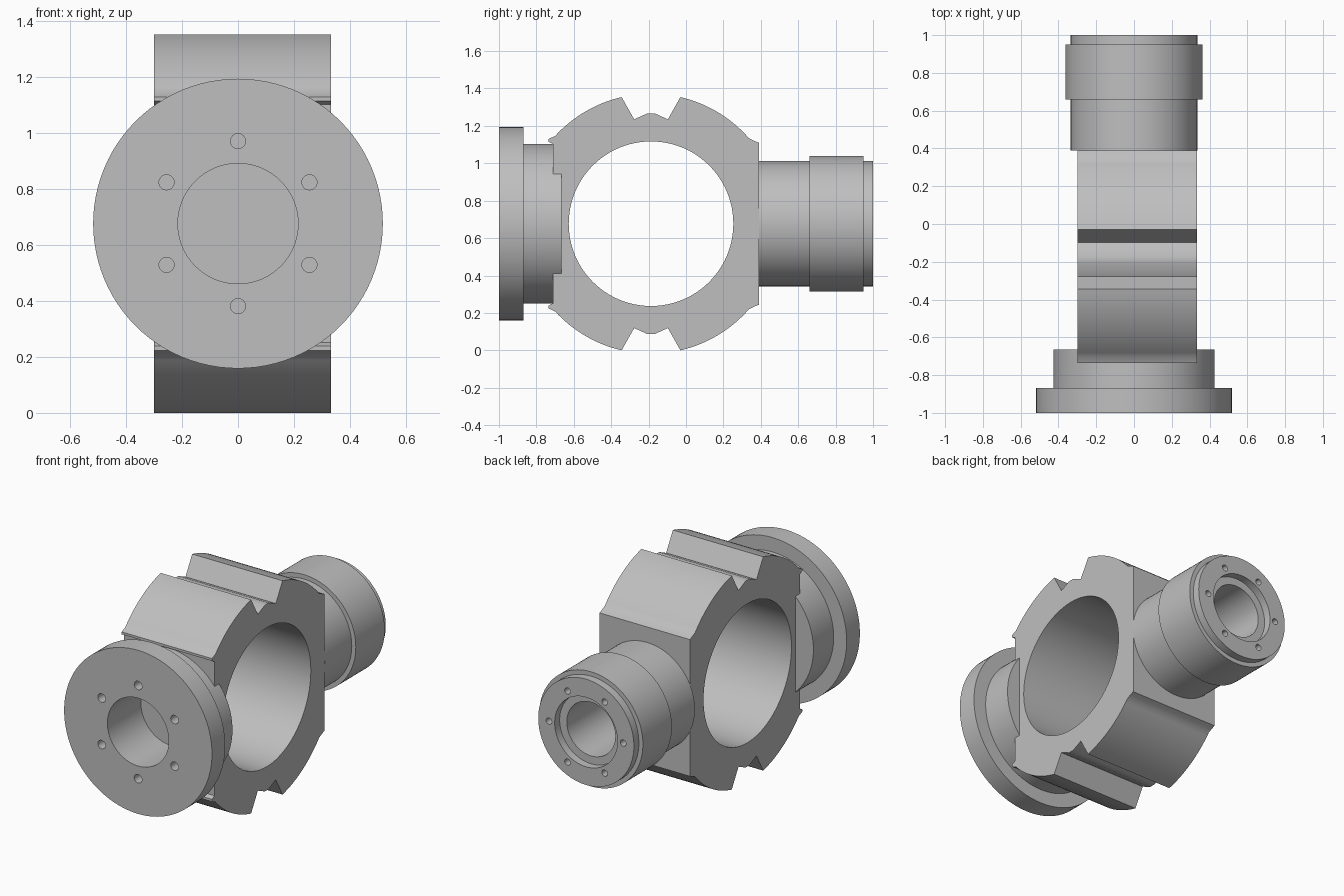
import bpy, bmesh, math
from mathutils import Matrix, Vector

if "Cube" in bpy.data.objects:
    bpy.data.objects.remove(bpy.data.objects["Cube"], do_unlink=True)

AXIS_Z = 0.677      # height of the shared centre line
BORE_Y = -0.187     # centre of the large cross bore
SEGMENTS = 96

steel = bpy.data.materials.new("grey steel")
steel.use_nodes = True
colour = (0.52, 0.52, 0.52, 1)
steel.diffuse_color = colour
steel.node_tree.nodes["Principled BSDF"].inputs["Base Color"].default_value = colour


def make_object(name, bm):
    bmesh.ops.recalc_face_normals(bm, faces=bm.faces[:])
    mesh = bpy.data.meshes.new(name)
    bm.to_mesh(mesh)
    bm.free()
    mesh.materials.append(steel)
    obj = bpy.data.objects.new(name, mesh)
    bpy.context.collection.objects.link(obj)
    return obj


def lathe(name, profile):
    """Turn a closed (radius, y) outline around the centre line."""
    bm = bmesh.new()
    verts = [bm.verts.new((r, y, AXIS_Z)) for r, y in profile]
    edges = [bm.edges.new((a, b)) for a, b in zip(verts, verts[1:] + verts[:1])]
    bmesh.ops.spin(bm, geom=verts + edges, cent=(0, 0, AXIS_Z), axis=(0, 1, 0),
                   angle=math.tau, steps=SEGMENTS, use_duplicate=False)
    bmesh.ops.remove_doubles(bm, verts=bm.verts[:], dist=1e-4)
    return make_object(name, bm)


def add_rod(bm, centre, radius, length, axis, segments=SEGMENTS):
    turn = Vector((0, 0, 1)).rotation_difference(Vector(axis)).to_matrix().to_4x4()
    bmesh.ops.create_cone(bm, cap_ends=True, segments=segments, radius1=radius,
                          radius2=radius, depth=length,
                          matrix=Matrix.Translation(centre) @ turn)


def cut(obj, rods):
    """Drill a list of separate rods out of an object."""
    bm = bmesh.new()
    for rod in rods:
        add_rod(bm, *rod)
    cutter = make_object("cutter", bm)
    cutter.hide_render = True
    mod = obj.modifiers.new("drill", "BOOLEAN")
    mod.operation = "DIFFERENCE"
    mod.solver = "EXACT"
    mod.object = cutter
    bpy.context.view_layer.objects.active = obj
    bpy.ops.object.modifier_apply(modifier=mod.name)
    bpy.data.objects.remove(cutter, do_unlink=True)


def bolt_circle(count, radius, hole, y, depth, start):
    rods = []
    for i in range(count):
        a = start + math.tau * i / count
        centre = (radius * math.cos(a), y, AXIS_Z + radius * math.sin(a))
        rods.append((centre, hole, depth * 2, (0, 1, 0), 24))
    return rods


def arc(start, end, radius=0.695, steps=16):
    angles = [math.radians(start + (end - start) * i / steps) for i in range(steps + 1)]
    return [(BORE_Y + radius * math.cos(a), radius * math.sin(a)) for a in angles]


# Body: upper outline, mirrored below the centre line, extruded sideways
notch = [(BORE_Y + y, h) for y, h in
         [(0.09, 0.558), (0.02, 0.59), (-0.02, 0.59), (-0.09, 0.558)]]
upper = ([(0.39, 0.433), (0.365, 0.443)] + arc(41.1, 76.94) + notch
         + arc(103.06, 137.5) + [(-0.735, 0.453), (-0.735, 0.438), (-0.71, 0.425)])
outline = upper + [(y, -h) for y, h in reversed(upper)]
bm = bmesh.new()
side = bm.faces.new([bm.verts.new((-0.3, y, AXIS_Z + h)) for y, h in outline])
grown = bmesh.ops.extrude_face_region(bm, geom=[side])["geom"]
bmesh.ops.translate(bm, vec=(0.633, 0, 0),
                    verts=[g for g in grown if isinstance(g, bmesh.types.BMVert)])
body = make_object("body", bm)
# Cross bore, and the pocket that seats the flange hub
cut(body, [((0, BORE_Y, AXIS_Z), 0.44, 2, (1, 0, 0))])
cut(body, [((0, -0.815, AXIS_Z), 0.3, 0.3, (0, 1, 0))])

# Front flange with its hub and bolt holes
flange = lathe("front_flange", [(0.215, -1), (0.518, -1), (0.518, -0.868),
                                (0.427, -0.868), (0.427, -0.665), (0.215, -0.665)])
cut(flange, bolt_circle(6, 0.295, 0.027, -1, 0.08, math.pi / 2))

# Rear neck with collar, counterbore and bolt holes
neck = lathe("rear_neck", [(0.17, 0.39), (0.335, 0.39), (0.335, 0.66), (0.363, 0.66),
                           (0.363, 0.95), (0.335, 0.95), (0.335, 1), (0.22, 1),
                           (0.22, 0.95), (0.17, 0.95)])
cut(neck, bolt_circle(6, 0.26, 0.02, 1, 0.08, 0))

# Smooth round walls, crisp edges
for obj in (body, flange, neck):
    bpy.ops.object.select_all(action="DESELECT")
    obj.select_set(True)
    bpy.context.view_layer.objects.active = obj
    bpy.ops.object.shade_smooth_by_angle(angle=math.radians(25))
